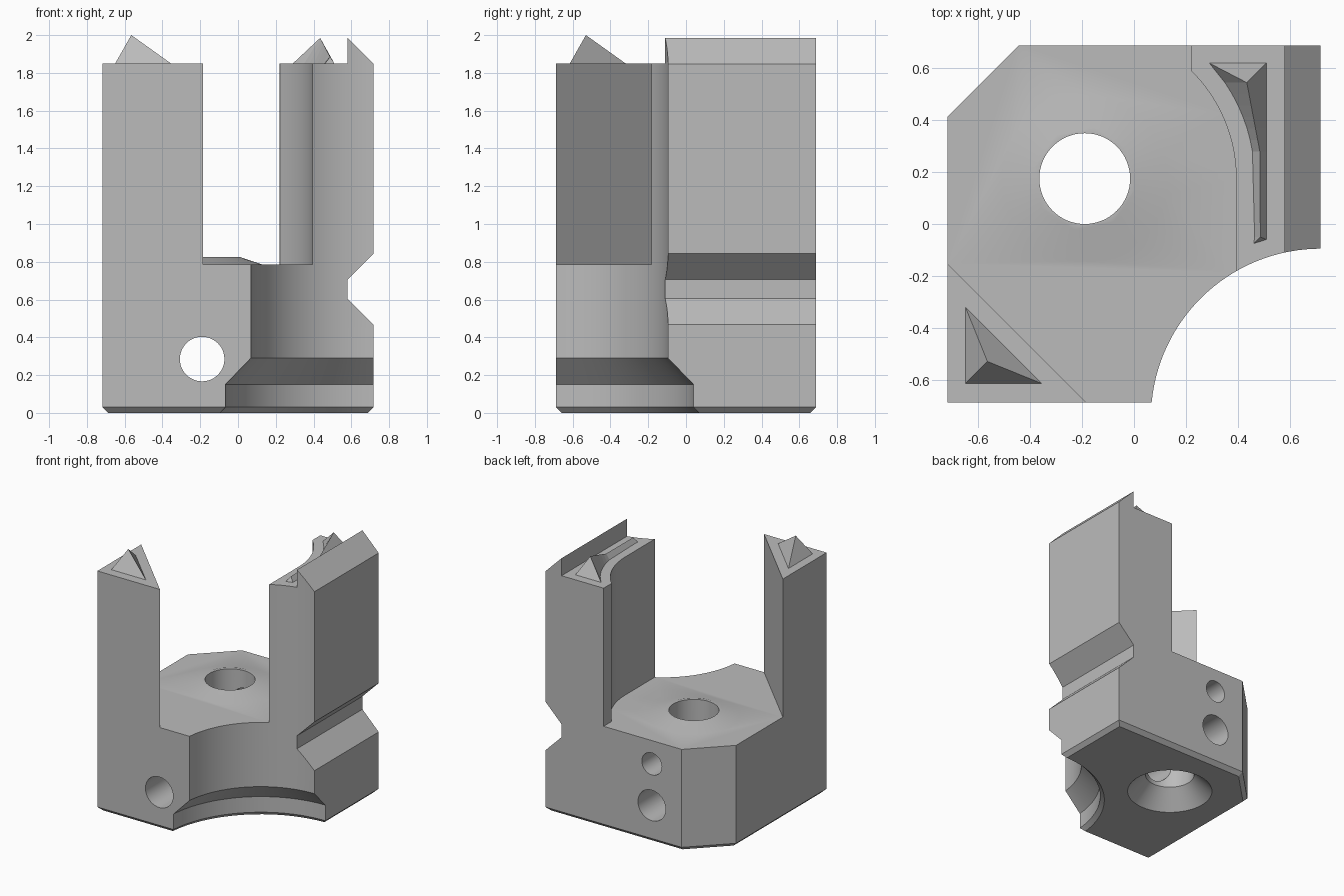
import bpy, bmesh
from math import sin, cos, pi, sqrt, radians
from mathutils import Matrix, Vector

cube = bpy.data.objects.get("Cube")
if cube:
    bpy.data.objects.remove(cube, do_unlink=True)

grey = bpy.data.materials.new("plain grey")
grey.use_nodes = True
COLOUR = (0.5, 0.5, 0.5, 1)
grey.diffuse_color = COLOUR
grey.node_tree.nodes["Principled BSDF"].inputs["Base Color"].default_value = COLOUR

HX, HY = 0.718, 0.688          # half width and half depth
FLOOR, TOP = 0.785, 1.85       # pocket floor, top of the posts
BORE = Vector((-0.19, 0.175))  # axis of the vertical bore


def finish(bm, name):
    bmesh.ops.recalc_face_normals(bm, faces=bm.faces)
    mesh = bpy.data.meshes.new(name)
    bm.to_mesh(mesh)
    bm.free()
    obj = bpy.data.objects.new(name, mesh)
    bpy.context.collection.objects.link(obj)
    mesh.materials.append(grey)
    return obj


def prism(name, points, low, high, along_y=False, bevel=0):
    """Extrude a plan outline along z, or an xz outline along y."""
    bm = bmesh.new()
    place = (lambda a, b, c: (a, c, b)) if along_y else (lambda a, b, c: (a, b, c))
    ends = [[bm.verts.new(place(a, b, c)) for a, b in points] for c in (low, high)]
    for ring in ends:
        bm.faces.new(ring)
    for i in range(len(points)):
        j = (i + 1) % len(points)
        bm.faces.new((ends[0][i], ends[0][j], ends[1][j], ends[1][i]))
    if bevel:
        bmesh.ops.recalc_face_normals(bm, faces=bm.faces)
        rim = [e for e in bm.edges if all(v.co.z == low for v in e.verts)]
        bmesh.ops.bevel(bm, geom=rim, offset=bevel, segments=1, affect='EDGES')
    return finish(bm, name)


def lathe(name, profile, centre, turn=None, steps=64):
    """Revolve (radius, height) points about z, then turn and place."""
    bm = bmesh.new()
    rings = [[bm.verts.new((r * cos(2 * pi * k / steps), r * sin(2 * pi * k / steps), z))
              for k in range(steps)] for r, z in profile]
    for a, b in zip(rings, rings[1:]):
        for k in range(steps):
            n = (k + 1) % steps
            bm.faces.new((a[k], a[n], b[n], b[k]))
    bm.faces.new(rings[0])
    bm.faces.new(rings[-1])
    if turn:
        bm.transform(turn)
    bm.transform(Matrix.Translation(centre))
    return finish(bm, name)


def combine(target, tool, operation='DIFFERENCE'):
    mod = target.modifiers.new(tool.name, 'BOOLEAN')
    mod.operation, mod.object, mod.solver = operation, tool, 'EXACT'
    bpy.context.view_layer.objects.active = target
    bpy.ops.object.modifier_apply(modifier=mod.name)
    bpy.data.objects.remove(tool, do_unlink=True)


# Block with one cut corner and a chamfered foot
body = prism("bracket_body", [(-HX, -HY), (HX, -HY), (HX, HY), (-0.445, HY), (-HX, 0.415)],
             0, 2.1, bevel=0.03)

# Pocket between the two posts, with a curved wall around the bore
RADIUS = 0.584
start = 0.79
arc = [(BORE.x + RADIUS * cos(start * (1 - k / 16)), BORE.y + RADIUS * sin(start * (1 - k / 16)))
       for k in range(17)]
combine(body, prism("pocket", [(-1, 1), (0.22, 1)] + arc + [(arc[-1][0], -1), (0.128, -1), (-1, 0.128)],
                    FLOOR, 2.5))

# Post tops with a raised lip on one side
combine(body, prism("post_tops", [(-1, TOP), (0.58, TOP), (0.58, 1.985), (1, 1.565), (1, 2.5), (-1, 2.5)],
                    -1, 1, along_y=True))

# Side groove
combine(body, prism("groove", [(0.58, 0.605), (0.58, 0.705), (0.88, 1.005), (0.88, 0.305)],
                    -1, 1, along_y=True))

# Round stepped recess in the front corner
combine(body, lathe("corner_recess", [(0.92, -0.1), (0.79, 0.03), (0.79, 0.15), (0.655, 0.29), (0.655, 2.5)],
                    (0.72, -0.75, 0), steps=128))

# Raised collar and countersunk bore
axis = (BORE.x, BORE.y, 0)
combine(body, lathe("collar", [(0.32, 0.7), (0.32, FLOOR), (0.2, 0.825)], axis), 'UNION')
combine(body, lathe("bore", [(0.4, -0.1), (0.175, 0.135), (0.175, 1.2)], axis))

# Cross holes: one right through, one from the back into the bore
back = Matrix.Rotation(radians(-90), 4, 'X')
combine(body, lathe("through_hole", [(0.118, -1), (0.118, 1)], (BORE.x, 0, 0.285), back, 48))
combine(body, lathe("upper_hole", [(0.085, 0.175), (0.085, 1)], (BORE.x, 0, 0.605), back, 48))

bpy.ops.object.select_all(action='DESELECT')
body.select_set(True)
bpy.context.view_layer.objects.active = body
bpy.ops.object.shade_smooth_by_angle(angle=radians(30))


def spike(name, outline, apex):
    """Pyramid over a plan outline."""
    bm = bmesh.new()
    base = [bm.verts.new((x, y, TOP)) for x, y in outline]
    tip = bm.verts.new(apex)
    bm.faces.new(base)
    for a, b in zip(base, base[1:] + base[:1]):
        bm.faces.new((a, b, tip))
    return finish(bm, name)


spike("corner_post_spike", [(-0.65, -0.32), (-0.65, -0.615), (-0.355, -0.615)], (-0.565, -0.53, 2))


def ridge(name, stations, back_y, front):
    """Hipped ridge: stations are (y, left, right, crest x, crest z)."""
    bm = bmesh.new()
    rows = [[bm.verts.new(p) for p in ((l, y, TOP), (c, y, z), (r, y, TOP))]
            for y, l, r, c, z in stations]
    ends = [[bm.verts.new((x, y, TOP)) for x, y in pts] for pts in (back_y, front)]
    for a, b in zip(rows, rows[1:]):
        for i in range(3):
            j = (i + 1) % 3
            bm.faces.new((a[i], a[j], b[j], b[i]))
    for row, (p, q) in zip((rows[0], rows[-1]), ends):
        l, c, r = row
        for f in ((p, q, c), (l, p, c), (q, r, c), (l, r, q, p)):
            bm.faces.new(f)
    return finish(bm, name)


# Long spike that follows the curved pocket wall, then a narrow tail
def wall(y):
    return BORE.x + sqrt(0.655 ** 2 - (y - BORE.y) ** 2)


stations = []
for k in range(7):
    t = k / 6
    y = 0.545 - 0.265 * t
    stations.append((y, wall(y), 0.51, 0.435 + 0.05 * t, 1.985 - 0.095 * t))
stations.append((-0.05, 0.465, 0.51, 0.487, 1.887))
ridge("wall_post_spike", stations, [(wall(0.62), 0.62), (0.51, 0.62)], [(0.462, -0.075), (0.51, -0.06)])
